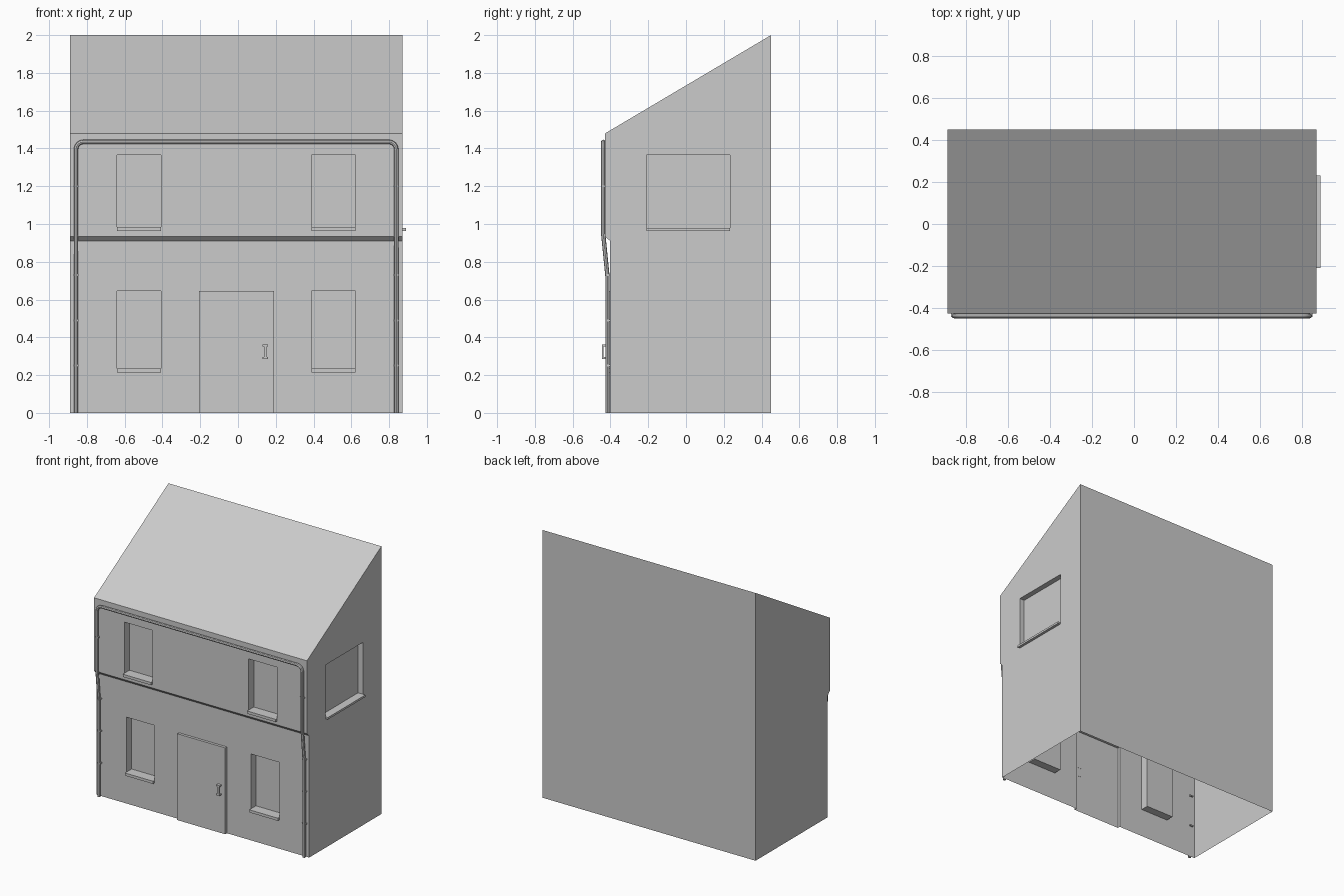
import bpy, bmesh, math
from mathutils import Vector

if "Cube" in bpy.data.objects:
    bpy.data.objects.remove(bpy.data.objects["Cube"])

X0, X1 = -0.89, 0.87            # side walls
LOW, UP, BACK = -0.402, -0.428, 0.45   # front wall below / above the ledge, back wall
XC = (X0 + X1) / 2


def mesh_object(name, bm):
    bmesh.ops.recalc_face_normals(bm, faces=bm.faces)
    me = bpy.data.meshes.new(name)
    bm.to_mesh(me)
    bm.free()
    ob = bpy.data.objects.new(name, me)
    bpy.context.collection.objects.link(ob)
    return ob


def box(name, lo, hi):
    bm = bmesh.new()
    bmesh.ops.create_cube(bm, size=1)
    lo, hi = Vector(lo), Vector(hi)
    for v in bm.verts:
        v.co = (lo + hi) / 2 + v.co * (hi - lo)
    return mesh_object(name, bm)


def boolean(target, cutter, operation):
    mod = target.modifiers.new("bool", 'BOOLEAN')
    mod.operation, mod.object, mod.solver = operation, cutter, 'EXACT'
    bpy.context.view_layer.objects.active = target
    bpy.ops.object.modifier_apply(modifier=mod.name)
    bpy.data.objects.remove(cutter)


# House body: side profile with a ledge and a single-pitch roof
profile = [(LOW, -0.1), (LOW, 0.91), (UP, 0.935), (UP, 1.48), (BACK, 2.0), (BACK, -0.1)]
bm = bmesh.new()
face = bm.faces.new([bm.verts.new((X0, y, z)) for y, z in profile])
ext = bmesh.ops.extrude_face_region(bm, geom=[face])
bmesh.ops.translate(bm, vec=(X1 - X0, 0, 0),
                    verts=[g for g in ext['geom'] if isinstance(g, bmesh.types.BMVert)])
house = mesh_object("house_body", bm)

# Door slab standing out of the front wall
boolean(house, box("door", (-0.207, -0.422, -0.1), (0.19, LOW + 0.02, 0.645)), 'UNION')

# Front windows: recess plus sill
for level, wall, z0, z1 in (("lower", LOW, 0.215, 0.645), ("upper", UP, 0.963, 1.365)):
    for side, x0, x1 in (("left", -0.64, -0.408), ("right", 0.388, 0.623)):
        boolean(house, box("cutter", (x0, wall - 0.1, z0), (x1, wall + 0.06, z1)), 'DIFFERENCE')
        box(f"{level}_{side}_sill", (x0, wall - 0.018, z0), (x1, wall + 0.06, z0 + 0.02))

# Side window
boolean(house, box("cutter", (X1 - 0.04, -0.21, 0.963), (X1 + 0.1, 0.232, 1.365)), 'DIFFERENCE')
box("side_sill", (X1 - 0.04, -0.21, 0.963), (X1 + 0.02, 0.232, 0.978))

# Open underside
bm = bmesh.new()
bm.from_mesh(house.data)
bmesh.ops.bisect_plane(bm, geom=bm.verts[:] + bm.edges[:] + bm.faces[:],
                       plane_co=(0, 0, 0), plane_no=(0, 0, 1), clear_inner=True)
bm.to_mesh(house.data)
bm.free()

# Gutter and downpipes: one bent pipe along the front
R, HALF, TOP, BEND = 0.0115, 0.848, 1.435, 0.04
PY_UP, PY_LOW = -0.4385, -0.4155
side = [(HALF, PY_LOW, 0), (HALF, PY_LOW, 0.72), (HALF, PY_UP, 0.95)]
side += [(HALF - BEND + BEND * math.cos(a), PY_UP, TOP - BEND + BEND * math.sin(a))
         for a in (math.radians(d) for d in (0, 22.5, 45, 67.5, 90))]
path = side + [(-x, y, z) for x, y, z in reversed(side)]
curve = bpy.data.curves.new("pipe_path", 'CURVE')
curve.dimensions = '3D'
curve.bevel_depth, curve.bevel_resolution = R, 2
curve.use_fill_caps = True
spline = curve.splines.new('POLY')
spline.points.add(len(path) - 1)
for p, (x, y, z) in zip(spline.points, path):
    p.co = (x + XC, y, z, 1)
pipe = bpy.data.objects.new("gutter_pipe", curve)
bpy.context.collection.objects.link(pipe)
bpy.context.view_layer.objects.active = pipe
pipe.select_set(True)
bpy.ops.object.convert(target='MESH')
bpy.ops.object.shade_smooth_by_angle()

# Pipe brackets
for s in (-1, 1):
    for z in (0.25, 0.49, 0.73, 1.2):
        wall, py = (LOW, PY_LOW) if z < 0.9 else (UP, PY_UP)
        x = XC + s * HALF
        box("pipe_bracket", (x - 0.014, py - 0.006, z - 0.005), (x + 0.014, wall + 0.01, z + 0.005))

# Door handle: grip between two end blocks
box("handle_grip", (0.137, -0.445, 0.29), (0.153, -0.437, 0.36))
for z in (0.285, 0.352):
    box("handle_mount", (0.131, -0.445, z), (0.159, -0.42, z + 0.01))
